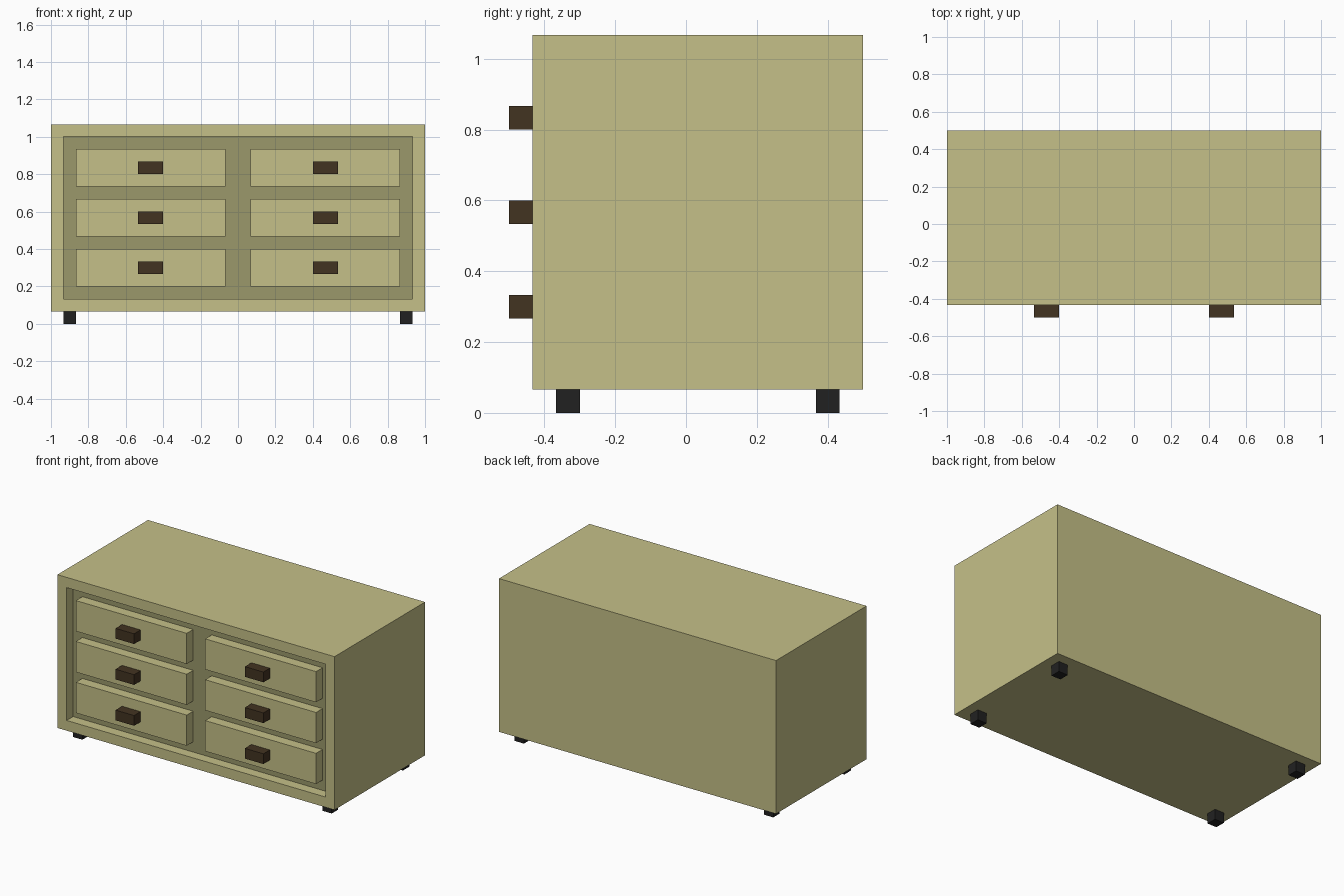
import bpy, bmesh
from mathutils import Vector

if "Cube" in bpy.data.objects:
    bpy.data.objects.remove(bpy.data.objects["Cube"])

U = 1 / 15  # the whole model sits on this module


def material(name, rgb):
    lin = [((c / 255 + 0.055) / 1.055) ** 2.4 for c in rgb]
    m = bpy.data.materials.new(name)
    m.diffuse_color = (*lin, 1)
    m.use_nodes = True
    m.node_tree.nodes["Principled BSDF"].inputs["Base Color"].default_value = m.diffuse_color
    return m


wood = material("pale wood", (197, 192, 136))
shade = material("dark recess wood", (155, 152, 107))
brown = material("dark brown", (66, 51, 33))
black = material("black", (33, 33, 33))


def box(name, lo, hi, mats, recess=False):
    """Box between two corners given in modules."""
    lo, hi = Vector(lo) * U, Vector(hi) * U
    bm = bmesh.new()
    bmesh.ops.create_cube(bm, size=1)
    for v in bm.verts:
        v.co = [(lo[i] + hi[i]) / 2 + v.co[i] * (hi[i] - lo[i]) for i in range(3)]
    bm.normal_update()
    if recess:
        # sink a framed panel into the front
        front = min(bm.faces, key=lambda f: f.calc_center_median().y)
        bmesh.ops.inset_region(bm, faces=[front], thickness=U, use_even_offset=True)
        panel = bmesh.ops.extrude_discrete_faces(bm, faces=[front])["faces"][0]
        bmesh.ops.translate(bm, verts=panel.verts, vec=(0, U, 0))
        panel.material_index = 1
    bmesh.ops.recalc_face_normals(bm, faces=bm.faces)
    mesh = bpy.data.meshes.new(name)
    bm.to_mesh(mesh)
    bm.free()
    for m in mats:
        mesh.materials.append(m)
    ob = bpy.data.objects.new(name, mesh)
    bpy.context.collection.objects.link(ob)
    return ob


# cabinet with recessed front
box("cabinet", (-15, -6.5, 1), (15, 7.5, 16), [wood, shade], recess=True)

# drawers and handles, two columns of three
for side, cx in (("left", -7), ("right", 7)):
    for row, z in (("bottom", 3), ("middle", 7), ("top", 11)):
        box(f"{row}_{side}_drawer", (cx - 6, -6.5, z), (cx + 6, -5.5, z + 3), [wood])
        box(f"{row}_{side}_handle", (cx - 1, -7.5, z + 1), (cx + 1, -6.5, z + 2), [brown])

# feet
for side, x in (("left", -14), ("right", 13)):
    for end, y in (("front", -5.5), ("back", 5.5)):
        box(f"{end}_{side}_foot", (x, y, 0), (x + 1, y + 1, 1), [black])
